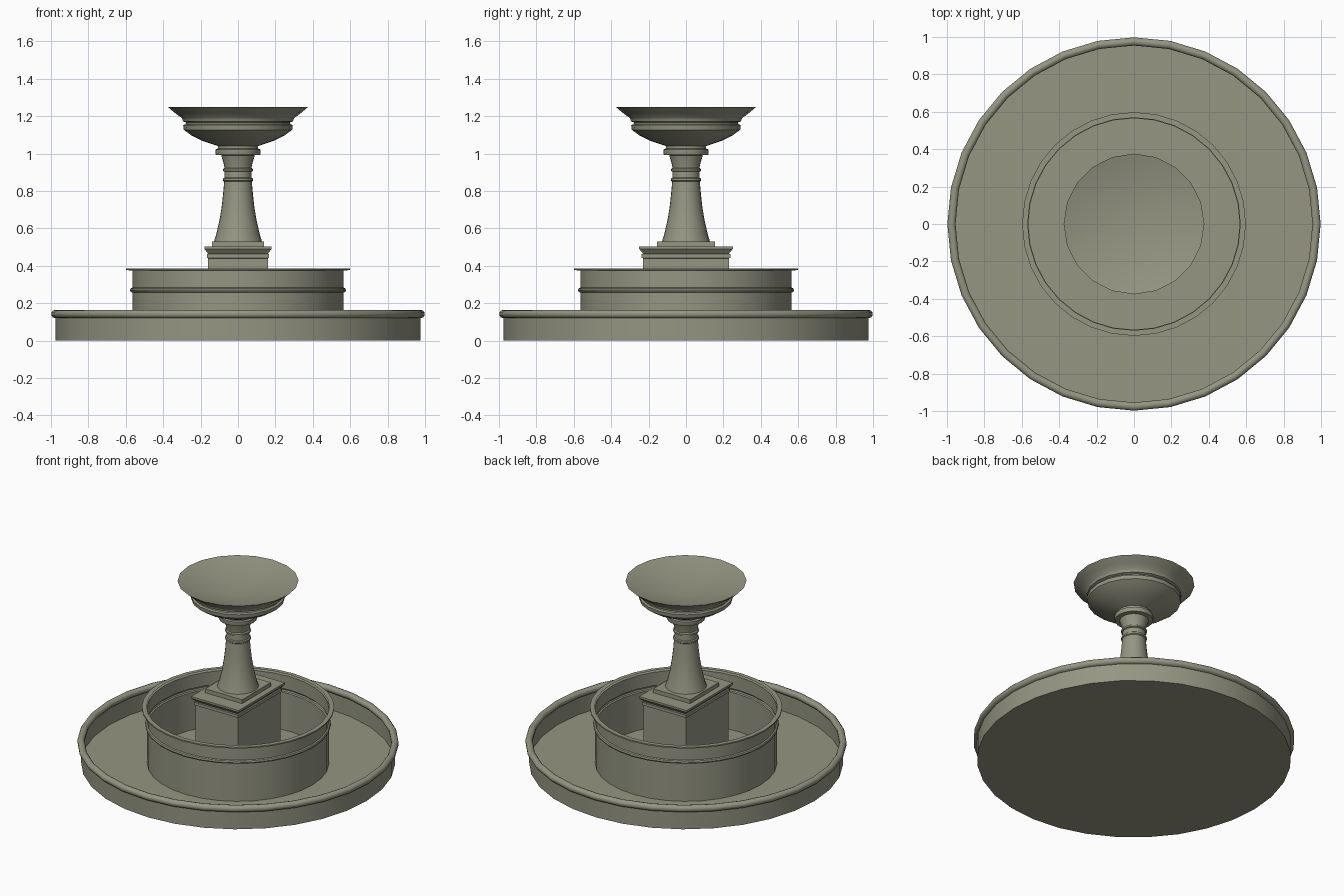
import bpy, bmesh, math

if "Cube" in bpy.data.objects:
    bpy.data.objects.remove(bpy.data.objects["Cube"])

stone = bpy.data.materials.new("grey green stone")
stone.diffuse_color = (0.30, 0.303, 0.225, 1)
stone.use_nodes = True
stone.node_tree.nodes["Principled BSDF"].inputs["Base Color"].default_value = stone.diffuse_color


def finish(bm, name, angle=35):
    bmesh.ops.recalc_face_normals(bm, faces=bm.faces)
    me = bpy.data.meshes.new(name)
    bm.to_mesh(me)
    bm.free()
    ob = bpy.data.objects.new(name, me)
    bpy.context.collection.objects.link(ob)
    me.materials.append(stone)
    bpy.ops.object.select_all(action='DESELECT')
    ob.select_set(True)
    bpy.context.view_layer.objects.active = ob
    bpy.ops.object.shade_smooth_by_angle(angle=math.radians(angle))
    return ob


def lathe(name, profile, n, angle=35):
    """Turn (radius, z) points around the z axis."""
    bm = bmesh.new()
    rings = []
    for r, z in profile:
        if r == 0:
            rings.append([bm.verts.new((0, 0, z))] * n)
        else:
            rings.append([bm.verts.new((r * math.sin(math.tau * i / n),
                                        r * math.cos(math.tau * i / n), z))
                          for i in range(n)])
    for a, b in zip(rings, rings[1:]):
        for i in range(n):
            j = (i + 1) % n
            vs = list(dict.fromkeys([a[i], a[j], b[j], b[i]]))
            bm.faces.new(vs)
    return finish(bm, name, angle)


def square_stack(name, levels):
    """Rectangular stepped block from (half x, half y, z) levels."""
    bm = bmesh.new()
    rings = [[bm.verts.new((sx * x, sy * y, z))
              for sx, sy in ((-1, -1), (1, -1), (1, 1), (-1, 1))]
             for x, y, z in levels]
    for a, b in zip(rings, rings[1:]):
        for i in range(4):
            j = (i + 1) % 4
            bm.faces.new((a[i], a[j], b[j], b[i]))
    bm.faces.new(rings[-1])
    return finish(bm, name, 20)


def arc(cr, cz, rad, a0, a1, steps):
    return [(cr + rad * math.cos(math.radians(a0 + (a1 - a0) * i / steps)),
             cz + rad * math.sin(math.radians(a0 + (a1 - a0) * i / steps)))
            for i in range(steps + 1)]


# wide basin: floor, thin wall, rolled rim
lathe("basin", [(0, 0), (0.976, 0), (0.976, 0.12)]
      + arc(0.976, 0.142, 0.023, -90, 270, 10)[1:], 32, 50)

# inner drum wall with bead and flat lip
lathe("inner_drum", [(0.565, 0), (0.565, 0.257)]
      + arc(0.565, 0.27, 0.013, -90, 90, 4)[1:]
      + [(0.565, 0.375), (0.598, 0.377), (0.598, 0.386), (0.568, 0.386)], 32)

# rectangular pedestal with flared cap and column plinth
square_stack("pedestal", [
    (0.16, 0.23, 0), (0.16, 0.23, 0.44), (0.167, 0.237, 0.443),
    (0.167, 0.237, 0.463), (0.16, 0.23, 0.466), (0.18, 0.25, 0.49),
    (0.18, 0.25, 0.503)])
square_stack("column_plinth", [(0.14, 0.155, 0.50), (0.14, 0.155, 0.53)])

# flared column with two neck rings
lathe("column", [
    (0.128, 0.53), (0.116, 0.57), (0.10, 0.64), (0.088, 0.71), (0.08, 0.78),
    (0.074, 0.85), (0.08, 0.855), (0.08, 0.866), (0.073, 0.871),
    (0.072, 0.903), (0.08, 0.907), (0.08, 0.918), (0.072, 0.923),
    (0.077, 0.95), (0.09, 0.99)], 24)

# collar and bowl, with a shallow conical inside
lathe("bowl", [
    (0.07, 0.99), (0.118, 0.993), (0.121, 1.0), (0.121, 1.022),
    (0.108, 1.026), (0.108, 1.04), (0.19, 1.068), (0.25, 1.098),
    (0.29, 1.127), (0.293, 1.152), (0.28, 1.157), (0.278, 1.166),
    (0.294, 1.172), (0.297, 1.182), (0.30, 1.19), (0.336, 1.216),
    (0.376, 1.25), (0, 1.15)], 20)
